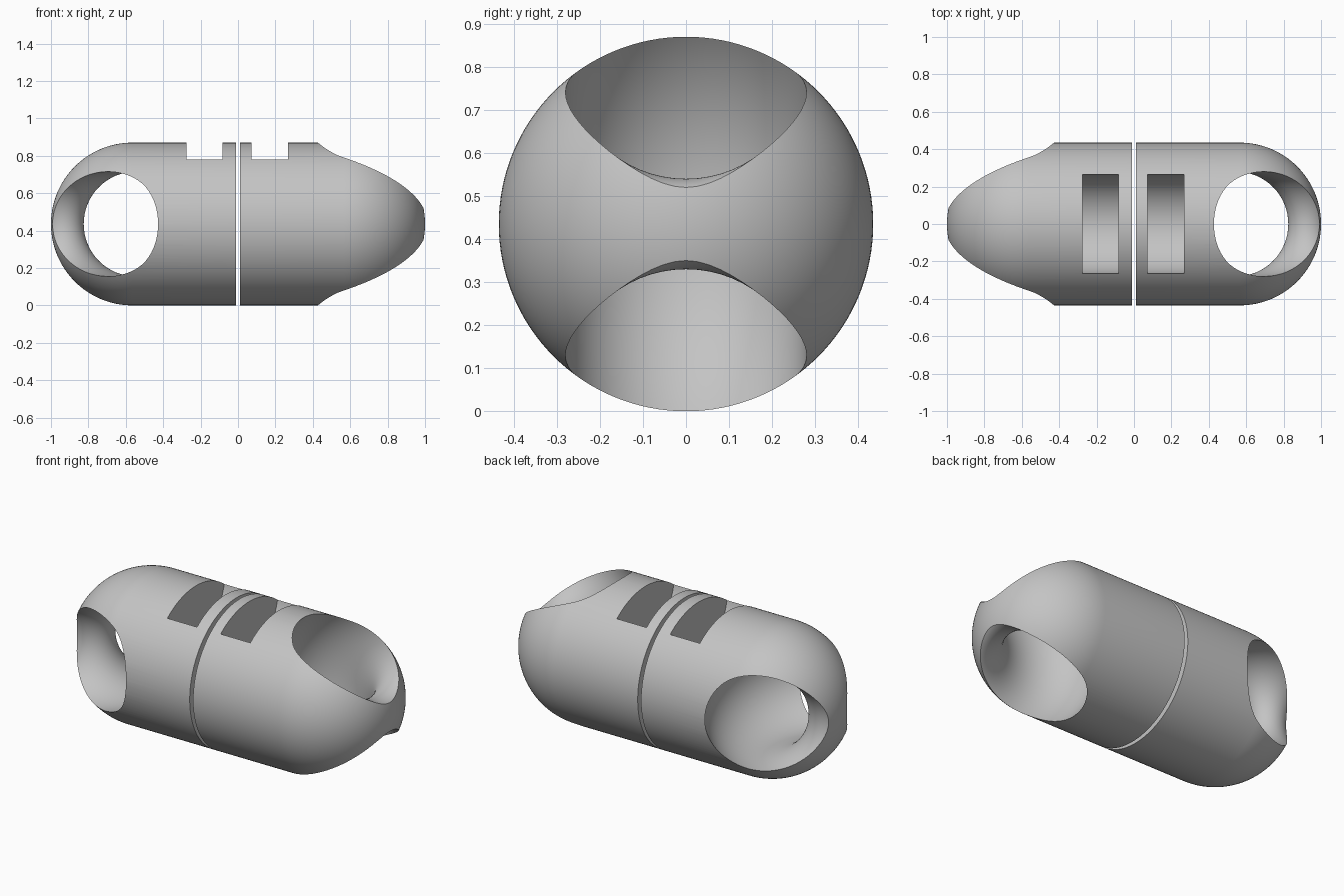
import bpy, bmesh, math
from mathutils import Matrix, Vector

cube = bpy.data.objects.get("Cube")
if cube:
    bpy.data.objects.remove(cube, do_unlink=True)

RADIUS = 0.435          # body radius, also the height of its axis
SHOULDER = 1 - RADIUS   # where the round end begins
GAP = 0.011             # half the gap between the two halves

grey = bpy.data.materials.new("plain_grey")
grey.use_nodes = True
colour = (0.55, 0.55, 0.55, 1)
grey.diffuse_color = colour
grey.node_tree.nodes["Principled BSDF"].inputs["Base Color"].default_value = colour


def capsule_half(name, side):
    """Half capsule with a flat inner face, lathed around the x axis."""
    steps = 32
    profile = [(GAP, 0), (GAP, RADIUS)]
    for i in range(steps + 1):
        a = math.pi / 2 * (1 - i / steps)
        profile.append((SHOULDER + RADIUS * math.cos(a), RADIUS * math.sin(a)))
    bm = bmesh.new()
    verts = [bm.verts.new((side * x, 0, r)) for x, r in profile]
    edges = [bm.edges.new(pair) for pair in zip(verts, verts[1:])]
    bmesh.ops.spin(bm, geom=verts + edges, cent=(0, 0, 0), axis=(1, 0, 0),
                   angle=math.tau, steps=128, use_duplicate=False)
    bmesh.ops.remove_doubles(bm, verts=bm.verts, dist=1e-4)
    bmesh.ops.recalc_face_normals(bm, faces=bm.faces)
    bmesh.ops.translate(bm, verts=bm.verts, vec=Vector((0, 0, RADIUS)))
    mesh = bpy.data.meshes.new(name)
    bm.to_mesh(mesh)
    bm.free()
    obj = bpy.data.objects.new(name, mesh)
    bpy.context.collection.objects.link(obj)
    obj.data.materials.append(grey)
    return obj


def cut(obj, cutter):
    """Subtract the cutter and throw it away."""
    cutter.hide_render = True
    cutter.data.materials.append(grey)
    mod = obj.modifiers.new("cut", 'BOOLEAN')
    mod.operation = 'DIFFERENCE'
    mod.solver = 'EXACT'
    mod.object = cutter
    bpy.ops.object.select_all(action='DESELECT')
    obj.select_set(True)
    bpy.context.view_layer.objects.active = obj
    bpy.ops.object.modifier_apply(modifier=mod.name)
    bpy.data.objects.remove(cutter, do_unlink=True)


def build_half(name, side, bore_tilt, slot_x):
    body = capsule_half(name, side)

    # Curved cord bore through the round end
    bpy.ops.mesh.primitive_torus_add(
        major_segments=128, minor_segments=64, major_radius=0.385, minor_radius=0.28,
        location=(side * 0.93, 0, RADIUS), rotation=(bore_tilt, 0, 0))
    cut(body, bpy.context.object)

    # Slot with a rounded floor in the top
    bpy.ops.mesh.primitive_cylinder_add(
        vertices=96, radius=0.27, depth=0.194,
        location=(slot_x, 0, 0.83), rotation=(0, math.pi / 2, 0))
    cut(body, bpy.context.object)

    bpy.ops.object.select_all(action='DESELECT')
    body.select_set(True)
    bpy.context.view_layer.objects.active = body
    bpy.ops.object.shade_smooth_by_angle(angle=math.radians(30))


# The left bore opens up and down, the right one to front and back
build_half("left_half", 1, math.pi / 2, 0.169)
build_half("right_half", -1, 0, -0.179)
